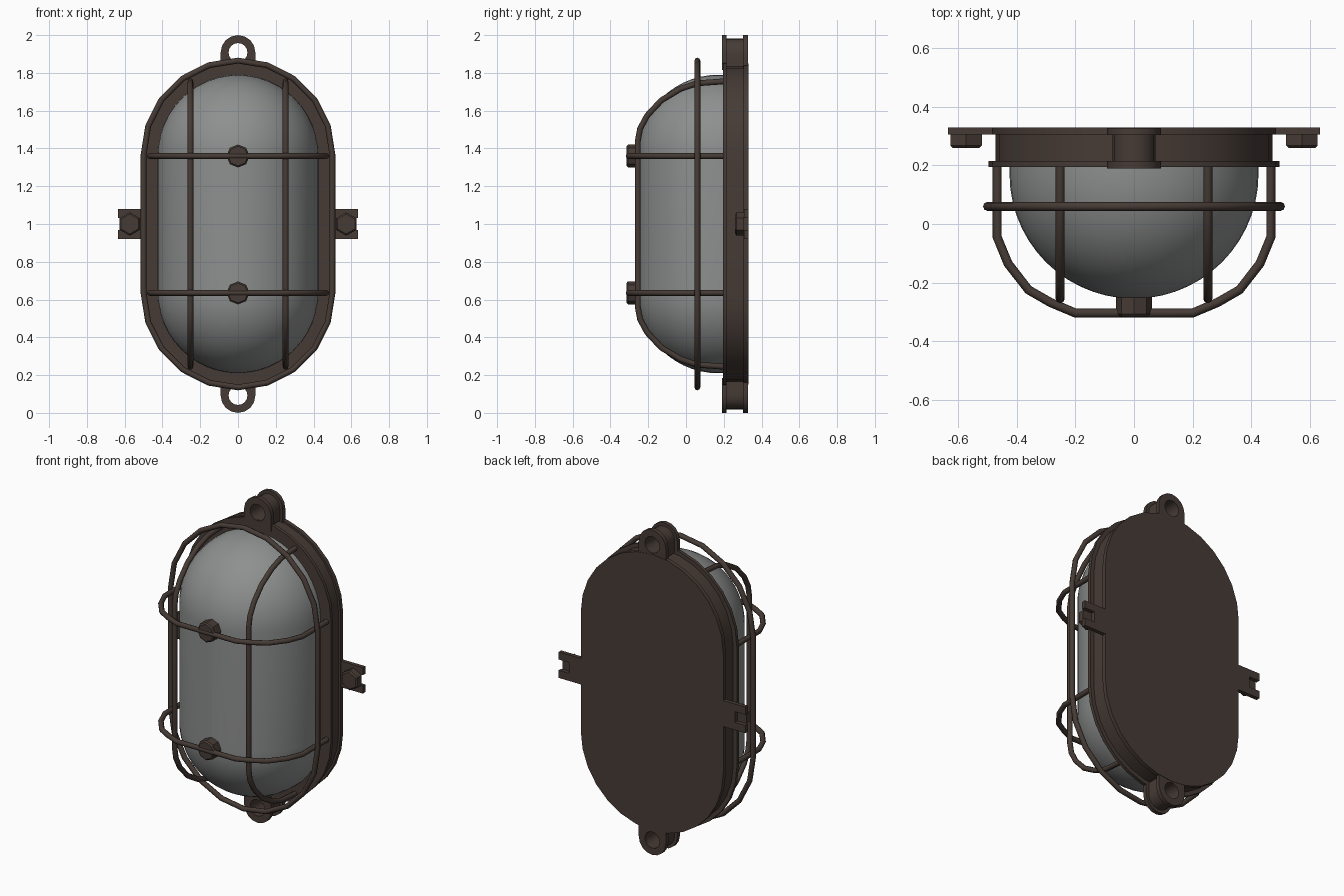
import bpy, bmesh
from math import sin, cos, pi, radians
from mathutils import Vector, Matrix

old = bpy.data.objects.get("Cube")
if old:
    bpy.data.objects.remove(old)


def material(name, colour):
    m = bpy.data.materials.new(name)
    m.use_nodes = True
    m.diffuse_color = colour
    b = m.node_tree.nodes["Principled BSDF"]
    b.inputs["Base Color"].default_value = colour
    b.inputs["Roughness"].default_value = 0.6
    return m


BROWN = material("dark brown metal", (0.062, 0.044, 0.036, 1))
GLASS = material("grey glass", (0.27, 0.28, 0.275, 1))
HALF = 0.365      # half length of the straight sides
MID = 1.0         # height of the lamp's middle


def finish(name, mesh, mat, angle=30):
    mesh.materials.clear()
    mesh.materials.append(mat)
    ob = bpy.data.objects.new(name, mesh)
    bpy.context.collection.objects.link(ob)
    bpy.ops.object.select_all(action="DESELECT")
    ob.select_set(True)
    bpy.context.view_layer.objects.active = ob
    bpy.ops.object.shade_smooth_by_angle(angle=radians(angle))
    return ob


def from_bmesh(name, bm, mat, angle=30):
    bmesh.ops.recalc_face_normals(bm, faces=bm.faces)
    mesh = bpy.data.meshes.new(name)
    bm.to_mesh(mesh)
    bm.free()
    return finish(name, mesh, mat, angle)


def stadium(r, y, n):
    """Upright oval outline made of two half circles and straight sides."""
    pts = []
    for side, start in ((1, 0), (-1, pi)):
        for i in range(n + 1):
            a = start + pi * i / n
            pts.append(Vector((r * cos(a), y, MID + side * HALF + r * sin(a))))
    return pts


def bridge(bm, a, b):
    for i in range(len(a)):
        j = (i + 1) % len(a)
        bm.faces.new((a[i], a[j], b[j], b[i]))


def loft(name, layers, n, mat, angle=30):
    """Skin stacked oval outlines given as (radius, y) pairs."""
    bm = bmesh.new()
    rings = [[bm.verts.new(p) for p in stadium(r, y, n)] for r, y in layers]
    for a, b in zip(rings, rings[1:]):
        bridge(bm, a, b)
    bm.faces.new(rings[0])
    bm.faces.new(rings[-1])
    return from_bmesh(name, bm, mat, angle)


def wire(name, pts, closed=False):
    cu = bpy.data.curves.new(name, "CURVE")
    cu.dimensions = "3D"
    cu.bevel_depth = 0.0155
    cu.bevel_resolution = 2
    cu.use_fill_caps = True
    sp = cu.splines.new("POLY")
    sp.points.add(len(pts) - 1)
    for p, co in zip(sp.points, pts):
        p.co = (*co, 1)
    sp.use_cyclic_u = closed
    tmp = bpy.data.objects.new(name + "_path", cu)
    mesh = bpy.data.meshes.new_from_object(tmp)
    bpy.data.objects.remove(tmp)
    finish(name, mesh, BROWN, 50)


def prism(name, x, z, r, y0, y1, sides):
    """Faceted bolt or nut pointing along y."""
    bm = bmesh.new()
    mat = Matrix.Translation((x, (y0 + y1) / 2, z)) @ Matrix.Rotation(pi / 2, 4, "X")
    bmesh.ops.create_cone(bm, cap_ends=True, segments=sides, radius1=r, radius2=r,
                          depth=abs(y1 - y0), matrix=mat)
    bevel = [e for e in bm.edges if all(v.co.y < y0 + 0.001 for v in e.verts)]
    bmesh.ops.bevel(bm, geom=bevel, offset=0.008, segments=1, affect="EDGES")
    return from_bmesh(name, bm, BROWN, 20)


def lug(name, side, r, hole, y0, y1):
    """Eyelet: round outside, square where it meets the base, hole through it."""
    bm = bmesh.new()
    n = 16
    loops = []
    for y in (y0, y1):
        for inner in (False, True):
            loop = []
            for i in range(n):
                c, s = cos(2 * pi * i / n), sin(2 * pi * i / n)
                k = hole if inner else r
                if s < 0 and not inner:
                    k = r / max(abs(c), abs(s))
                loop.append(bm.verts.new((k * c, y, MID + side * (0.908 + k * s))))
            loops.append(loop)
    fo, fi, bo, bi = loops
    for a, b in ((fo, fi), (fi, bi), (bi, bo), (bo, fo)):
        bridge(bm, a, b)
    from_bmesh(name, bm, BROWN)


# Base: front flange, recessed body and back plate
loft("base", [(0.46, 0.195), (0.497, 0.195), (0.497, 0.215), (0.472, 0.215),
              (0.472, 0.305), (0.485, 0.305), (0.485, 0.33)], 14, BROWN)

# Domed glass cover
R = 0.425
dome = [(R, 0.205)]
dome += [(max(R * cos(t), 0.002), 0.17 - R * sin(t))
         for t in (pi / 2 * i / 14 for i in range(15))]
loft("glass_cover", dome, 24, GLASS, 60)

# Guard cage: outer hoop, crosswise bars and upright bars
wire("outer_hoop", stadium(0.5, 0.06, 10), True)

arm = [(0.467, 0.2), (0.467, -0.045), (0.43, -0.135), (0.36, -0.225),
       (0.285, -0.268), (0.2, -0.304)]
arc = arm + [(-x, y) for x, y in reversed(arm)]
for label, z in (("lower", 0.635), ("upper", 1.36)):
    wire(label + "_cross_bar", [(x, y, z) for x, y in arc])
    prism(label + "_boss", 0, z, 0.061, -0.315, -0.235, 8)

rise = [(0.2, 0.755), (0.06, 0.745), (-0.03, 0.715), (-0.13, 0.655),
        (-0.205, 0.575), (-0.243, 0.505), (-0.255, 0.44)]
rise += [(y, -z) for y, z in reversed(rise)]
for label, s in (("left", 1), ("right", -1)):
    wire(label + "_upright_bar", [(s * 0.252, y, MID + z) for y, z in rise])

# Hinge lugs at top and bottom: two plates with a barrel between
for label, s in (("top", 1), ("bottom", -1)):
    lug(label + "_lug_front", s, 0.092, 0.05, 0.19, 0.215)
    lug(label + "_lug_barrel", s, 0.073, 0.05, 0.215, 0.303)
    lug(label + "_lug_back", s, 0.092, 0.05, 0.303, 0.328)

# Slotted side tabs with hexagonal bolts
fork = [(0.46, 0.08), (0.635, 0.08), (0.635, 0.033), (0.565, 0.033)]
fork += [(x, -z) for x, z in reversed(fork)]
for label, s in (("left", 1), ("right", -1)):
    bm = bmesh.new()
    front = [bm.verts.new((s * x, 0.306, MID + z)) for x, z in fork]
    back = [bm.verts.new((s * x, 0.33, MID + z)) for x, z in fork]
    bridge(bm, front, back)
    bm.faces.new(front)
    bm.faces.new(back)
    from_bmesh(label + "_tab", bm, BROWN)
    prism(label + "_bolt", s * 0.573, MID, 0.062, 0.26, 0.306, 6)
